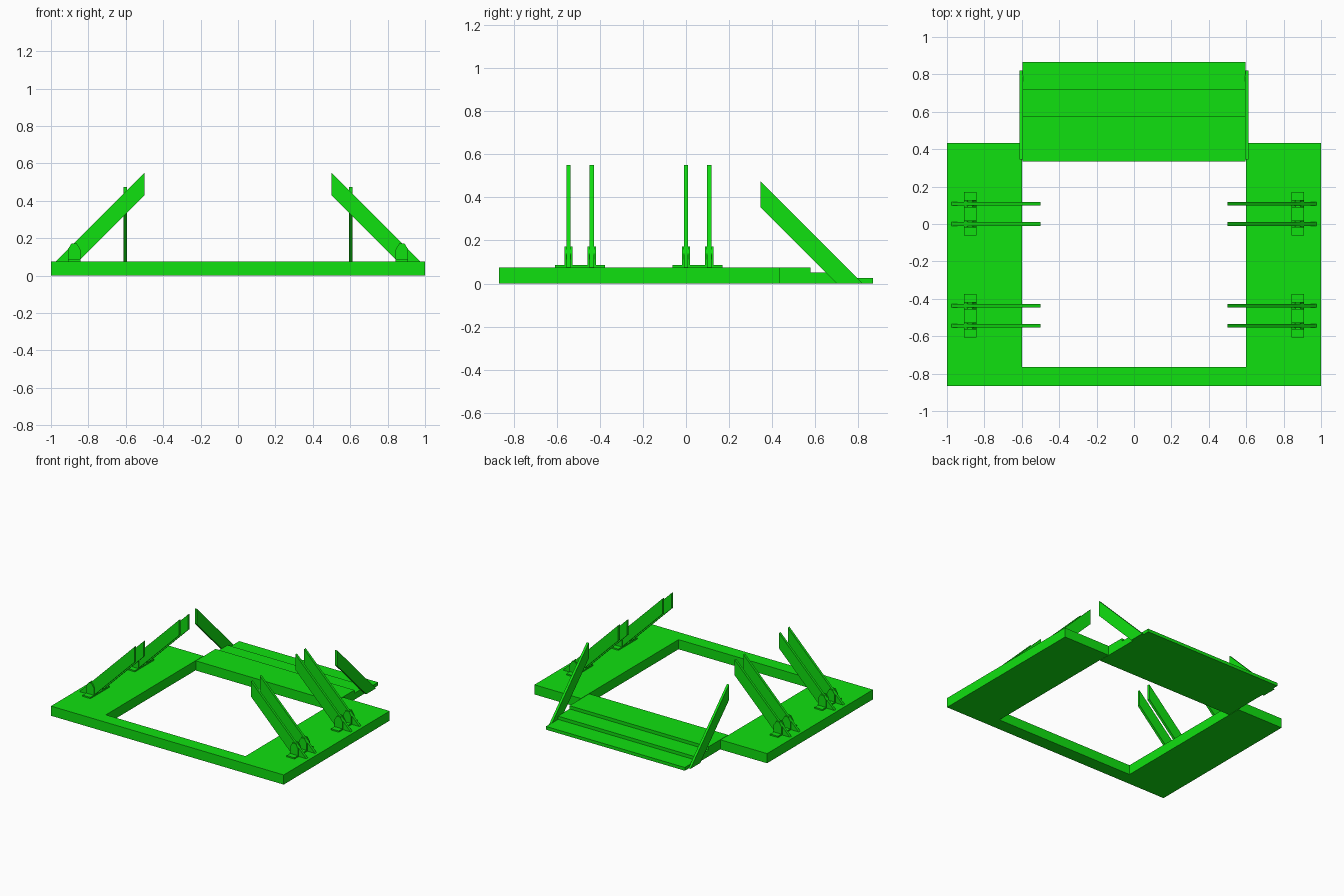
import bpy, bmesh
from mathutils import Vector

if "Cube" in bpy.data.objects:
    bpy.data.objects.remove(bpy.data.objects["Cube"])

green = bpy.data.materials.new("green")
green.diffuse_color = (0.005, 0.75, 0.005, 1)
green.use_nodes = True
green.node_tree.nodes["Principled BSDF"].inputs["Base Color"].default_value = green.diffuse_color


def prism(name, outline, axis, lo, hi):
    """Extrude a 2D outline along an axis; outline uses the other two axes in order."""
    bm = bmesh.new()

    def place(p):
        c = list(p)
        c.insert("xyz".index(axis), lo)
        return bm.verts.new(c)

    face = bm.faces.new([place(p) for p in outline])
    ext = bmesh.ops.extrude_face_region(bm, geom=[face])
    shift = Vector((0, 0, 0))
    shift["xyz".index(axis)] = hi - lo
    verts = [g for g in ext["geom"] if isinstance(g, bmesh.types.BMVert)]
    bmesh.ops.translate(bm, verts=verts, vec=shift)
    bmesh.ops.recalc_face_normals(bm, faces=bm.faces)
    mesh = bpy.data.meshes.new(name)
    bm.to_mesh(mesh)
    bm.free()
    mesh.materials.append(green)
    ob = bpy.data.objects.new(name, mesh)
    bpy.context.collection.objects.link(ob)
    return ob


T = 0.075      # floor height
END = 0.867    # front and back limit

# U-shaped base frame, open to the back
prism("base_frame", [(-1, -END), (1, -END), (1, 0.433), (0.6, 0.433), (0.6, -0.765),
                     (-0.6, -0.765), (-0.6, 0.433), (-1, 0.433)], "z", 0, T)

# Back bar with descending steps
prism("back_steps", [(0.335, 0), (END, 0), (END, 0.025), (0.722, 0.025), (0.722, 0.05),
                     (0.577, 0.05), (0.577, T), (0.335, T)], "x", -0.597, 0.597)

for side, s in (("left", -1), ("right", 1)):
    # Sloping rail beside the steps
    prism(f"step_rail_{side}", [(0.345, 0.475), (0.345, 0.355), (0.7, 0), (0.82, 0)],
          "x", *sorted((s * 0.594, s * 0.612)))

    for pair, cy in (("front", -0.491), ("back", 0.054)):
        # Mounting plate shared by a pair of braces
        prism(f"mount_plate_{pair}_{side}",
              [(s * 0.843, cy - 0.116), (s * 0.91, cy - 0.116),
               (s * 0.91, cy + 0.116), (s * 0.843, cy + 0.116)], "z", T, 0.085)
        for i, y in enumerate((cy - 0.054, cy + 0.054)):
            # Inward-leaning brace
            prism(f"brace_{pair}_{side}_{i}",
                  [(s * 0.975, T), (s * 0.5, 0.55), (s * 0.5, 0.43), (s * 0.855, T)],
                  "y", y - 0.0095, y + 0.0095)
            # Bracket cheeks either side of the brace
            for j, d in enumerate((-0.0145, 0.0145)):
                prism(f"bracket_{pair}_{side}_{i}_{j}",
                      [(s * 0.91, T), (s * 0.91, 0.14), (s * 0.89, 0.172),
                       (s * 0.863, 0.172), (s * 0.843, 0.14), (s * 0.843, T)],
                      "y", y + d - 0.005, y + d + 0.005)
